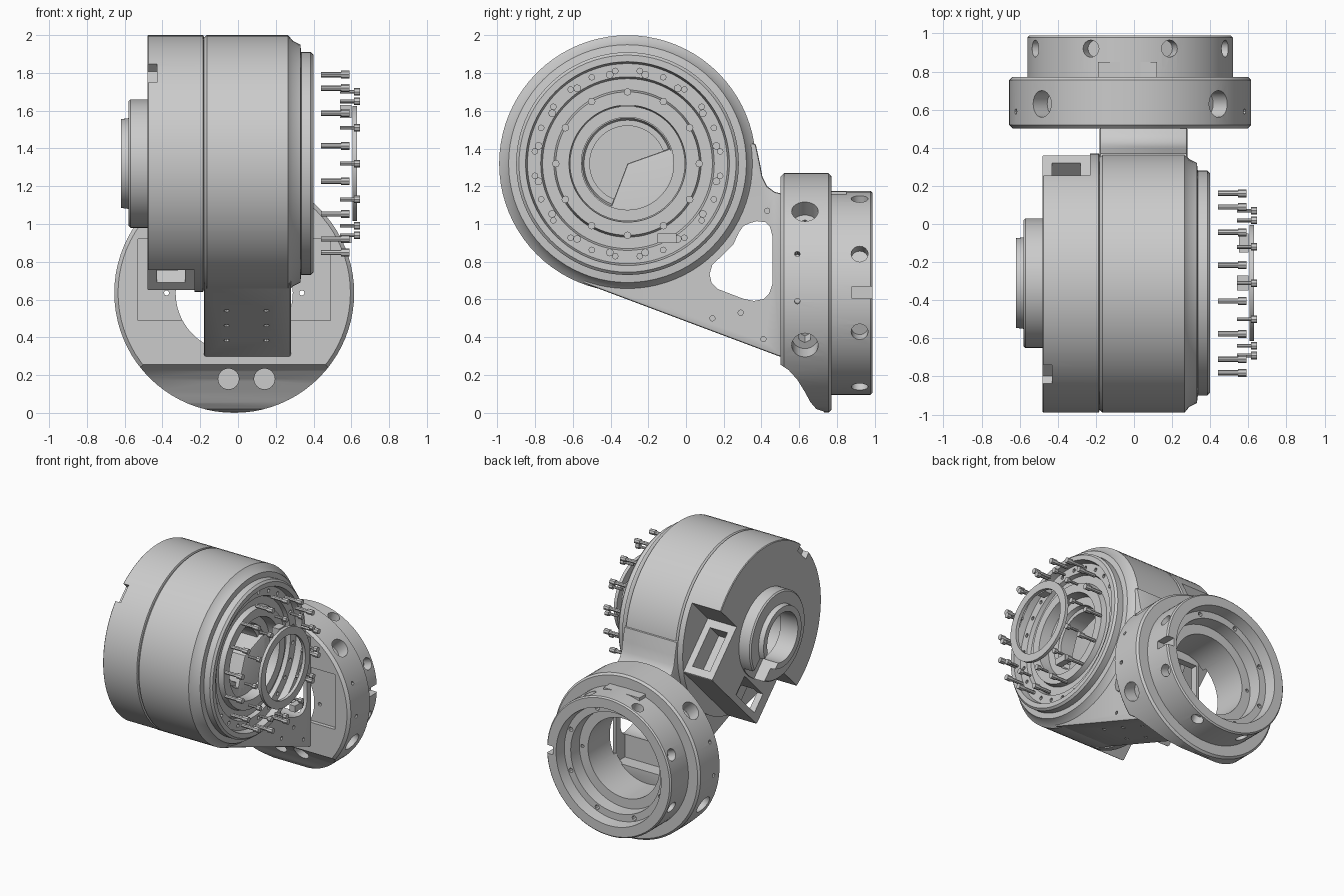
import bpy, bmesh, math
from mathutils import Vector, Matrix

if "Cube" in bpy.data.objects:
    bpy.data.objects.remove(bpy.data.objects["Cube"])

CY, CZ = -0.31, 1.32       # drum axis (along x)
FX, FZ = -0.02, 0.635      # flange axis (along y)
N = Vector((0, 1, -1)).normalized()   # direction of the connector flat
T = Vector((0, 1, 1)).normalized()


def finish(name, bm):
    bmesh.ops.remove_doubles(bm, verts=bm.verts, dist=1e-5)
    bmesh.ops.recalc_face_normals(bm, faces=bm.faces)
    me = bpy.data.meshes.new(name)
    bm.to_mesh(me)
    bm.free()
    ob = bpy.data.objects.new(name, me)
    bpy.context.collection.objects.link(ob)
    return ob


def lathe(name, profile, axis, seg=80):
    """Revolve a closed (radius, axial) profile."""
    bm = bmesh.new()
    rings = []
    for i in range(seg):
        c, s = math.cos(math.tau * i / seg), math.sin(math.tau * i / seg)
        rings.append([bm.verts.new((a, CY + r * c, CZ + r * s) if axis == 'x'
                                   else (FX + r * c, a, FZ + r * s)) for r, a in profile])
    n = len(profile)
    for i in range(seg):
        p, q = rings[i], rings[(i + 1) % seg]
        for j in range(n):
            k = (j + 1) % n
            bm.faces.new((p[j], p[k], q[k], q[j]))
    return finish(name, bm)


def prism(name, pts, x0, x1):
    """Extrude a (y, z) outline along x."""
    bm = bmesh.new()
    f = bm.faces.new([bm.verts.new((x0, y, z)) for y, z in pts])
    ext = bmesh.ops.extrude_face_region(bm, geom=[f])
    bmesh.ops.translate(bm, vec=(x1 - x0, 0, 0),
                        verts=[v for v in ext['geom'] if isinstance(v, bmesh.types.BMVert)])
    return finish(name, bm)


def rods(name, items, seg=16):
    """Cylinders given as (start, end, radius)."""
    bm = bmesh.new()
    for a, b, r in items:
        a, b = Vector(a), Vector(b)
        m = Matrix.Translation((a + b) / 2) @ (b - a).to_track_quat('Z', 'Y').to_matrix().to_4x4()
        bmesh.ops.create_cone(bm, cap_ends=True, segments=seg, radius1=r, radius2=r,
                              depth=(b - a).length, matrix=m)
    return finish(name, bm)


def box(name, x0, x1, d0, d1, t0, t1, u=Vector((0, 1, 0)), v=Vector((0, 0, 1)), o=(0, 0, 0)):
    """Box spanning x, direction u and direction v from origin o."""
    o = Vector(o)
    pts = [o + u * d + v * t for d, t in ((d0, t0), (d1, t0), (d1, t1), (d0, t1))]
    return prism(name, [(p.y, p.z) for p in pts], x0, x1)


def cut(ob, *cutters):
    for c in cutters:
        m = ob.modifiers.new("cut", 'BOOLEAN')
        m.operation, m.solver, m.object = 'DIFFERENCE', 'EXACT', c
        bpy.context.view_layer.objects.active = ob
        bpy.ops.object.modifier_apply(modifier=m.name)
        bpy.data.objects.remove(c)


def ring_points(count, r, x, offset=0.0):
    for i in range(count):
        a = math.tau * (i + offset) / count
        yield Vector((x, CY + r * math.sin(a), CZ + r * math.cos(a)))


X = Vector((1, 0, 0))
AXIS = (0, CY, CZ)

# Main drum with stepped front face
drum = lathe("drum_housing", [
    (.2, -.18), (.665, -.18), (.68, -.165), (.68, .265), (.65, .29), (.63, .33), (.59, .335),
    (.59, .385), (.575, .40), (.54, .40), (.53, .35), (.46, .35), (.45, .32), (.39, .32),
    (.38, .36), (.31, .36), (.30, .28), (.24, .28), (.23, .25), (.2, .25)], 'x')
cut(drum, rods("bolt_cutter", [(p - X * .1, p + X * .1, .015)
                               for p in ring_points(24, .495, .35, .5)], 8))

# Rear cap: square connector block between two cut-away corners
cap = lathe("rear_cap", [(.2, -.48), (.675, -.48), (.68, -.475), (.68, -.185), (.67, -.18), (.2, -.18)], 'x')
cut(cap,
    box("flat_cutter", -.6, -.23, .56, .9, -.6, .6, N, T, AXIS),
    box("corner_cutter_a", -.6, -.23, .13, .9, .39, .9, N, T, AXIS),
    box("corner_cutter_b", -.6, -.23, .13, .9, -.9, -.39, N, T, AXIS),
    box("pocket_side_a", -.43, -.28, .19, .50, .24, .5, N, T, AXIS),
    box("pocket_side_b", -.43, -.28, .19, .50, -.5, -.24, N, T, AXIS),
    box("pocket_face", -.6, -.32, .36, .51, -.30, .02, N, T, AXIS),
    box("notch_cutter", -.6, -.43, -.8, -.62, -.07, .07, N, T, AXIS))

# Rear collar
collar = lathe("rear_collar", [(.19, -.62), (.235, -.62), (.24, -.58), (.33, -.58), (.34, -.57),
                               (.34, -.47), (.19, -.47)], 'x', 64)
cut(collar, box("collar_notch", -.7, -.49, .1, .5, -.09, .09, N, T, AXIS))
rods("bore_disc", [((-.32, CY, CZ), (-.29, CY, CZ), .21)], 48)

# Loose screws and retaining ring in front of the drum
rods("outer_screws", [(p, p + X * .145, .014) for p in ring_points(16, .48, .44, .5)]
     + [(p, p + X * .045, .021) for p in ring_points(16, .48, .545, .5)], 8)
rods("inner_screws", [(p, p + X * .1, .010) for p in ring_points(12, .38, .54)]
     + [(p, p + X * .03, .020) for p in ring_points(12, .38, .615)], 8)
lathe("retaining_ring", [(.245, .605), (.305, .605), (.305, .63), (.245, .63)], 'x', 64)
box("sensor_block_upper", .54, .60, -.04, .04, .24, .31, o=(0, CY, CZ))
box("sensor_block_lower", .55, .60, .16, .26, -.42, -.37, o=(0, CY, CZ))

# Arm joining drum and flange
arm = prism("arm", [(-.55, .69), (.49, .30), (.51, .295), (.51, 1.16), (.47, 1.17), (.43, 1.20), (.405, 1.25),
                    (.392, 1.32), (.37, 1.42), (.2, 1.5), (-.31, 1.32)], -.18, .28)
bev = arm.modifiers.new("bevel", 'BEVEL')
bev.width, bev.segments, bev.limit_method, bev.angle_limit = .012, 2, 'ANGLE', 1.0
bpy.context.view_layer.objects.active = arm
bpy.ops.object.modifier_apply(modifier="bevel")
slope = Vector((0, .36, .93))
cut(arm,
    prism("window_cutter", [(.34, 1.005), (.375, 1.015), (.42, 1.01), (.445, .985), (.457, .94), (.457, .68),
                            (.44, .63), (.41, .602), (.36, .592), (.30, .605), (.17, .655), (.135, .69),
                            (.125, .735), (.14, .785), (.20, .84), (.25, .89), (.28, .955), (.305, .99)], -.5, .5),
    box("arm_bore", -.15, .25, .40, .6, .42, .88),
    rods("side_holes", [((s, y, z), (s + .05, y, z), .014) for s in (-.2, .25)
                        for y, z in ((.43, 1.07), (.14, .5), (.29, .53), (.41, .39))], 10),
    rods("base_holes", [(Vector((x, y, .487 - .37 * y)) - slope * .05,
                         Vector((x, y, .487 - .37 * y)) + slope * .05, .015)
                        for x in (-.06, .15) for y in (-.15, .06, .27)], 10))

# Output flange with stepped bore and rear ring
flange = lathe("flange", [
    (.31, .5), (.615, .5), (.635, .52), (.635, .755), (.62, .77), (.54, .77),
    (.54, .978), (.53, .988), (.455, .988), (.445, .90), (.39, .90), (.385, .80), (.31, .80)], 'y')


def radial(angles, r0, r1, y, rad):
    out = []
    for d in angles:
        c, s = math.cos(math.radians(d)), math.sin(math.radians(d))
        out.append(((FX + c * r0, y, FZ + s * r0), (FX + c * r1, y, FZ + s * r1), rad))
    return out


cut(flange,
    prism("chin_cutter", [(.4, .255), (.5, .255), (.545, .225), (.59, .175), (.63, .11), (.66, .055),
                          (.69, .02), (.73, .006), (.73, -.2), (.4, -.2)], -1, 1),
    box("front_recess", FX - .51, FX - .2, .45, .53, .49, .92),
    box("front_recess", FX + .2, FX + .51, .45, .53, .49, .92),
    rods("flange_holes", radial((43, 137, -26, 206), .53, .8, .63, .07), 24),
    rods("flange_screw_holes", radial((43, 137, -26, 206), .45, .6, .63, .035), 6),
    rods("ring_holes", radial([22.5 + 45 * i for i in range(8)], .47, .7, .92, .045), 16),
    rods("pin_holes", radial((-4, 19, 184, 161), .58, .8, .59, .015), 8),
    rods("chin_holes", [((x, .4, .18), (x, .72, .18), .055) for x in (-.05, .14)], 24),
    rods("bore_bolt_holes", [((FX + s * .358, .4, FZ), (FX + s * .358, .95, FZ), .014) for s in (-1, 1)], 8),
    rods("step_bolt_holes", radial([], 0, 1, 0, 1) + [
        ((FX + .42 * math.cos(a), .84, FZ + .42 * math.sin(a)),
         (FX + .42 * math.cos(a), .95, FZ + .42 * math.sin(a)), .018)
        for a in [math.tau * (i + .5) / 8 for i in range(8)]], 8),
    box("key_slot", .46, .7, .88, 1.1, .605, .67))
box("ring_key", -.19, .12, .765, .85, 1.12, 1.172)

# Smooth curved walls, keep hard edges
bpy.ops.object.select_all(action='DESELECT')
for ob in bpy.context.scene.objects:
    ob.select_set(True)
bpy.context.view_layer.objects.active = drum
bpy.ops.object.shade_smooth_by_angle(angle=math.radians(30))
